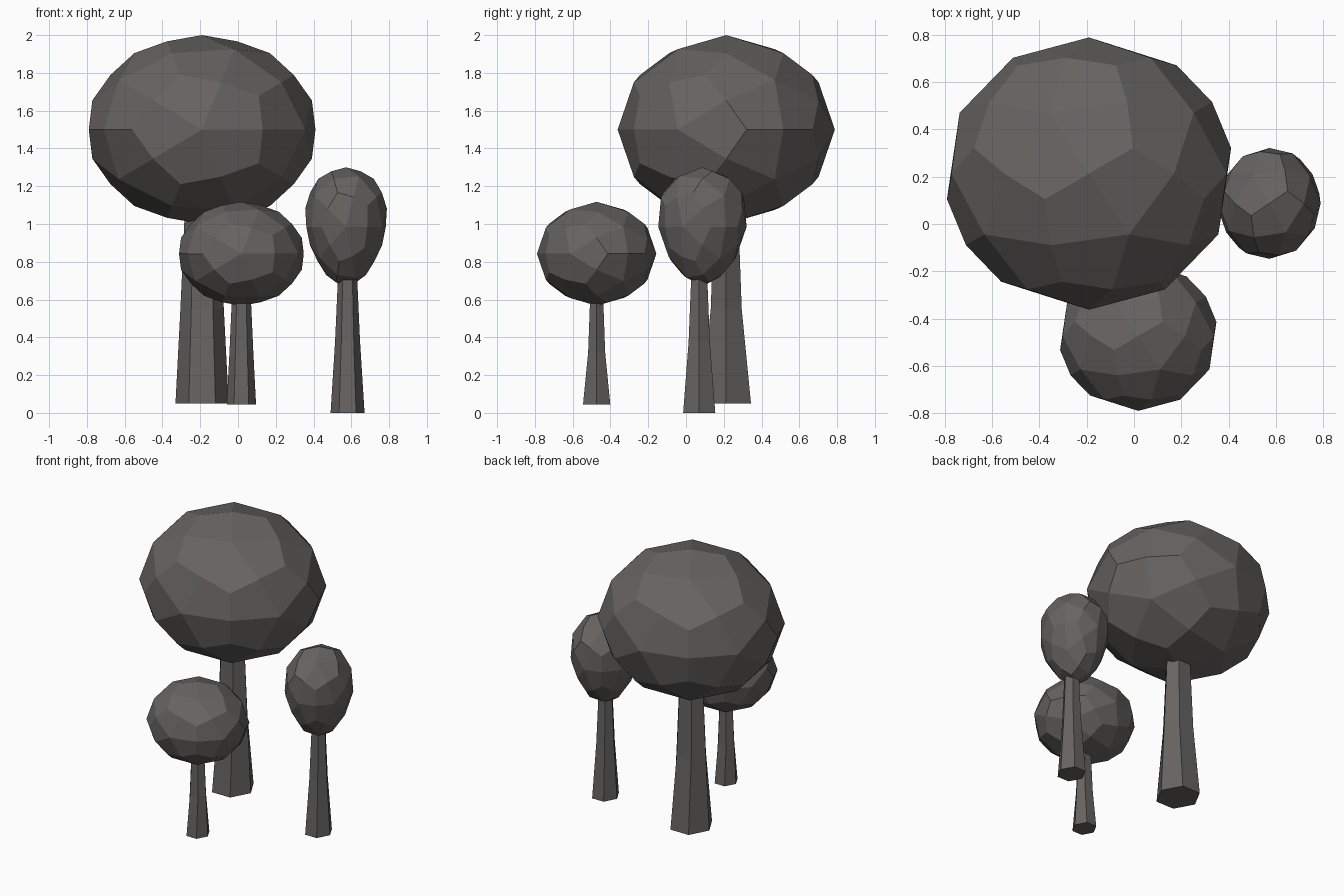
import bpy, bmesh, math
from mathutils import Matrix, Vector

if "Cube" in bpy.data.objects:
    bpy.data.objects.remove(bpy.data.objects["Cube"])

# One flat colour for the whole model
bark = bpy.data.materials.new("dark_warm_grey")
bark.diffuse_color = (0.133, 0.125, 0.119, 1.0)
bark.use_nodes = True
bark.node_tree.nodes["Principled BSDF"].inputs["Base Color"].default_value = bark.diffuse_color


def add_object(name, bm):
    bmesh.ops.recalc_face_normals(bm, faces=bm.faces[:])
    mesh = bpy.data.meshes.new(name)
    bm.to_mesh(mesh)
    bm.free()
    mesh.materials.append(bark)
    obj = bpy.data.objects.new(name, mesh)
    bpy.context.collection.objects.link(obj)


# Crown: icosahedron split into 60 kites, pushed out to a sphere, then stretched
def crown(name, centre, radii, taper=0.0):
    ico = bmesh.new()
    bmesh.ops.create_icosphere(ico, subdivisions=1, radius=1,
                               matrix=Matrix.Rotation(math.radians(90), 4, 'X'))
    bm = bmesh.new()
    for face in ico.faces:
        p = [v.co.copy() for v in face.verts]
        mid = sum(p, Vector())
        for i in range(3):
            kite = (p[i], p[i] + p[(i + 1) % 3], mid, p[i] + p[i - 1])
            bm.faces.new([bm.verts.new(k.normalized()) for k in kite])
    ico.free()
    bmesh.ops.remove_doubles(bm, verts=bm.verts[:], dist=0.001)
    for v in bm.verts:
        w = 1 + taper * v.co.z
        v.co = Vector(centre) + Vector((v.co.x * radii[0] * w,
                                        v.co.y * radii[1] * w,
                                        v.co.z * radii[2]))
    add_object(name, bm)


# Trunk: six-sided rings (z, half width in x, half width in y) joined in a column
def trunk(name, base, rings, scale=1.0):
    bm = bmesh.new()
    loops = []
    for z, rx, ry in rings:
        loops.append([bm.verts.new(Vector(base) + scale * Vector((
            rx * math.cos(i * math.pi / 3),
            ry * math.sin(i * math.pi / 3) / math.sin(math.pi / 3), z)))
            for i in range(6)])
    for low, high in zip(loops, loops[1:]):
        for i in range(6):
            j = (i + 1) % 6
            bm.faces.new((low[i], low[j], high[j], high[i]))
    bm.faces.new(loops[0][::-1])
    bm.faces.new(loops[-1])
    add_object(name, bm)


# Two round trees of the same shape at different sizes
round_rings = [(0, 0.141, 0.131), (0.5, 0.115, 0.082), (1.1, 0.088, 0.06)]
for label, x, y, z, s in (("large", -0.19, 0.213, 0.05, 1.0),
                          ("small", 0.018, -0.473, 0.045, 0.55)):
    trunk(label + "_trunk", (x, y, z), round_rings, s)
    crown(label + "_crown", (x, y, z + 1.45 * s), (0.611 * s, 0.575 * s, 0.5 * s))

# Slim tree with an egg-shaped crown
trunk("slim_trunk", (0.58, 0.07, 0.0),
      [(0, 0.09, 0.085), (0.38, 0.066, 0.056), (0.78, 0.048, 0.04)])
crown("slim_crown", (0.572, 0.087, 0.985), (0.214, 0.234, 0.315), taper=0.2)
